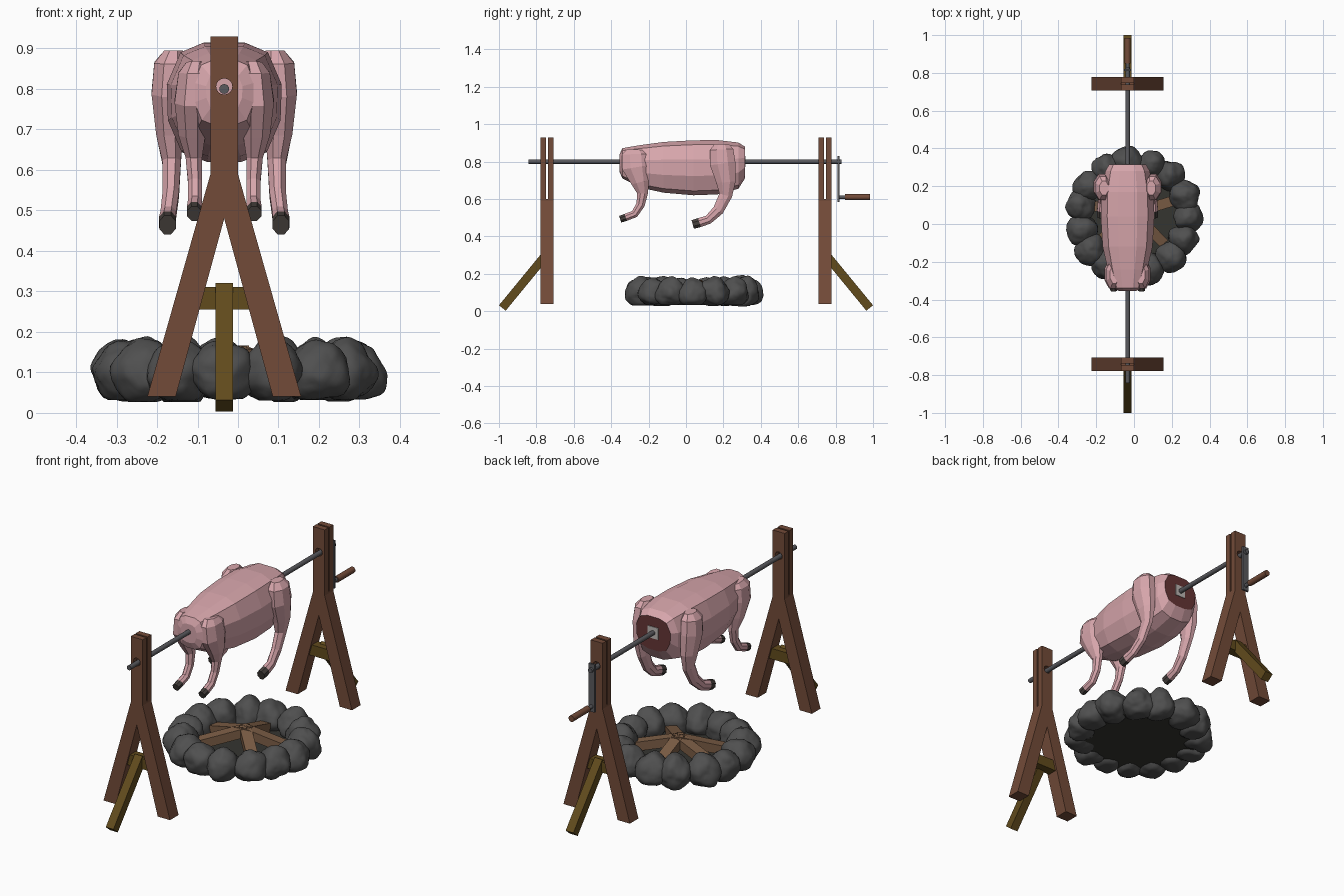
import bpy, bmesh, math, random
from mathutils import Vector, noise

if "Cube" in bpy.data.objects:
    bpy.data.objects.remove(bpy.data.objects["Cube"])

random.seed(4)
CX, AX = -0.034, 0.80          # spit axis x and height


def mat(name, r, g, b):
    m = bpy.data.materials.new(name)
    m.diffuse_color = (r, g, b, 1)
    m.use_nodes = True
    m.node_tree.nodes["Principled BSDF"].inputs["Base Color"].default_value = m.diffuse_color
    return m


WOOD = mat("brown_wood", 0.17, 0.07, 0.04)
BRACE = mat("ochre_wood", 0.12, 0.07, 0.012)
LOG = mat("log_wood", 0.2, 0.11, 0.06)
SKIN = mat("pink_skin", 0.68, 0.38, 0.41)
MEAT = mat("red_meat", 0.13, 0.035, 0.035)
HOOF = mat("hoof", 0.06, 0.05, 0.045)
STEEL = mat("dark_steel", 0.1, 0.1, 0.11)
STONE = mat("stone", 0.08, 0.08, 0.08)
ASH = mat("ash", 0.035, 0.035, 0.03)
BONE = mat("bone", 0.5, 0.47, 0.45)


def finish(name, bm, *mats):
    bmesh.ops.recalc_face_normals(bm, faces=bm.faces[:])
    me = bpy.data.meshes.new(name)
    bm.to_mesh(me)
    bm.free()
    ob = bpy.data.objects.new(name, me)
    bpy.context.collection.objects.link(ob)
    for m in mats:
        me.materials.append(m)
    return ob


def loft(name, rings, *mats, dark_last=0):
    """Skin closed rings of points; the last rings/caps may use material 1."""
    bm = bmesh.new()
    vs = [[bm.verts.new(p) for p in r] for r in rings]
    n = len(vs[0])
    for k, (a, b) in enumerate(zip(vs, vs[1:])):
        for i in range(n):
            f = bm.faces.new((a[i], a[(i + 1) % n], b[(i + 1) % n], b[i]))
            f.material_index = int(k >= len(vs) - 1 - dark_last)
    bm.faces.new(vs[0])
    bm.faces.new(vs[-1]).material_index = len(mats) - 1
    return finish(name, bm, *mats)


def beam(name, a, b, w, h, m, n=4):
    """Bar from a to b: n=4 gives a w x h box, otherwise a rod of radius w."""
    a, b = Vector(a), Vector(b)
    t = (b - a).normalized()
    u = t.cross(Vector((0, 0, 1)))
    u = u.normalized() if u.length > 0.01 else Vector((1, 0, 0))
    v = u.cross(t)
    if n == 4:
        sec = [(w / 2 * s, h / 2 * q) for s, q in ((1, 1), (-1, 1), (-1, -1), (1, -1))]
    else:
        sec = [(w * math.cos(2 * math.pi * i / n), w * math.sin(2 * math.pi * i / n)) for i in range(n)]
    ob = loft(name, [[c + u * s + v * q for s, q in sec] for c in (a, b)], m)
    if n > 8:
        for p in ob.data.polygons:
            p.use_smooth = len(p.vertices) == 4
    return ob


def cut(ob, cutter):
    cutter.hide_render = True
    cutter.hide_set(True)
    mod = ob.modifiers.new("cut", 'BOOLEAN')
    mod.operation, mod.object, mod.solver = 'DIFFERENCE', cutter, 'EXACT'


# A-frame stands with slotted heads, cross bars and rear braces
half = [(0.034, 0.93), (0.034, 0.59), (0.19, 0.04), (0.12, 0.04)]
profile = half + [(0, 0.48)] + [(-x, z) for x, z in reversed(half)]
for side, s in (("front", -1), ("back", 1)):
    y = 0.743 * s
    stand = loft(side + "_stand", [[(CX + x, y + d, z) for x, z in profile] for d in (-0.035, 0.035)], WOOD)
    cut(stand, beam(side + "_slot_cutter", (CX, y, 0.6), (CX, y, 1.0), 0.2, 0.009, WOOD))
    cut(stand, beam(side + "_hole_cutter", (CX, y - 0.1, AX + 0.006), (CX, y + 0.1, AX + 0.006), 0.02, 0, WOOD, 16))
    beam(side + "_crossbar", (CX - 0.075, y, 0.283), (CX + 0.075, y, 0.283), 0.05, 0.055, BRACE)
    beam(side + "_brace", (CX, 0.982 * s, 0.0175), (CX, 0.745 * s, 0.306), 0.044, 0.046, BRACE)

# Spit and crank
beam("spit", (CX, -0.842, AX), (CX, 0.832, AX), 0.012, 0, STEEL, 16)
beam("crank_arm", (CX, 0.815, 0.583), (CX, 0.815, 0.83), 0.036, 0.010, STEEL)
beam("crank_pin", (CX, 0.81, 0.61), (CX, 0.86, 0.61), 0.010, 0, STEEL, 12)
beam("crank_grip", (CX, 0.85, 0.61), (CX, 0.985, 0.61), 0.016, 0, WOOD, 12)

# Carcass body: y, half width, bottom z, top z
body = [(-0.355, 0.045, 0.745, 0.84), (-0.34, 0.075, 0.71, 0.872), (-0.24, 0.105, 0.66, 0.889),
        (-0.12, 0.132, 0.634, 0.905), (0.04, 0.142, 0.62, 0.914), (0.17, 0.138, 0.625, 0.915),
        (0.28, 0.118, 0.655, 0.902), (0.315, 0.098, 0.71, 0.88)]
sect = [(0.36, 1), (0.76, 0.84), (1, 0.3), (0.98, -0.3), (0.74, -0.84), (0.3, -1)]
sect += [(-x, z) for x, z in reversed(sect)]
loft("carcass_body", [[(CX + w * x, y, (lo + hi) / 2 + (hi - lo) / 2 * z) for x, z in sect]
                      for y, w, lo, hi in body], SKIN, MEAT)
beam("neck_bone", (CX, 0.30, AX), (CX, 0.318, AX), 0.06, 0.06, BONE)


def leg(name, s, path):
    """Path rows: x offset, y, z, x radius, radius in the side plane."""
    pts = [Vector((CX + s * p[0], p[1], p[2])) for p in path]
    rings = []
    for i, p in enumerate(path):
        t = pts[min(i + 1, len(pts) - 1)] - pts[max(i - 1, 0)]
        t.x = 0
        v = t.normalized().cross(Vector((1, 0, 0)))
        angs = [math.pi / 8 + k * math.pi / 4 for k in range(8)]
        rings.append([pts[i] + Vector((p[3] * math.cos(a), 0, 0)) + v * p[4] * math.sin(a) for a in angs])
    loft(name, rings, SKIN, HOOF, dark_last=1)


shoulder = [(0.125, 0.19, 0.895, 0.025, 0.04), (0.132, 0.19, 0.865, 0.044, 0.068), (0.137, 0.196, 0.79, 0.046, 0.074),
            (0.135, 0.214, 0.69, 0.036, 0.056), (0.13, 0.212, 0.62, 0.025, 0.038), (0.132, 0.172, 0.54, 0.022, 0.032),
            (0.138, 0.12, 0.49, 0.021, 0.026), (0.14, 0.072, 0.474, 0.023, 0.027), (0.14, 0.036, 0.464, 0.022, 0.026)]
ham = [(0.07, -0.268, 0.865, 0.025, 0.05), (0.076, -0.27, 0.84, 0.04, 0.078), (0.082, -0.266, 0.77, 0.044, 0.082),
       (0.08, -0.245, 0.69, 0.036, 0.052), (0.075, -0.232, 0.63, 0.022, 0.031), (0.072, -0.243, 0.57, 0.019, 0.025),
       (0.072, -0.275, 0.52, 0.019, 0.022), (0.074, -0.322, 0.502, 0.02, 0.021), (0.074, -0.352, 0.492, 0.019, 0.02)]
for side, s in (("left", -1), ("right", 1)):
    leg(side + "_fore_leg", s, shoulder)
    leg(side + "_hind_leg", s, ham)

# Fire pit: ring of lumpy stones, ash bed and stacked logs
PY = 0.04
for k in range(15):
    a = 2 * math.pi * (k + random.uniform(-0.1, 0.1)) / 15
    bm = bmesh.new()
    bmesh.ops.create_icosphere(bm, subdivisions=4, radius=1)
    off = Vector((k * 7.3, k * 3.1, 0))
    sx, sy, sz = random.uniform(0.072, 0.082), random.uniform(0.068, 0.078), random.uniform(0.074, 0.084)
    for v in bm.verts:
        d = 1 + 0.2 * noise.noise(v.co * 1.1 + off) + 0.05 * noise.noise(v.co * 3.5 + off)
        c = v.co * d
        c.z = max(c.z, -0.92)
        taper = 1.06 - 0.12 * c.z
        r, t = 0.289 + c.x * sx * taper, c.y * sy * taper
        v.co = (r * math.cos(a) - t * math.sin(a), PY + r * math.sin(a) + t * math.cos(a), 0.103 + c.z * sz)
    for f in bm.faces:
        f.smooth = True
    finish("pit_stone_%02d" % (k + 1), bm, STONE)
beam("ash_bed", (0, PY, 0.05), (0, PY, 0.062), 0.28, 0, ASH, 32)
for k, deg in enumerate((22, 95, 165, 215, 318)):
    a = math.radians(deg)
    c, s = math.cos(a), math.sin(a)
    beam("log_%d" % (k + 1), (0.21 * c, PY + 0.21 * s, 0.085), (-0.01 * c, PY + 0.02 - 0.01 * s, 0.145),
         0.055, 0.045, LOG)
